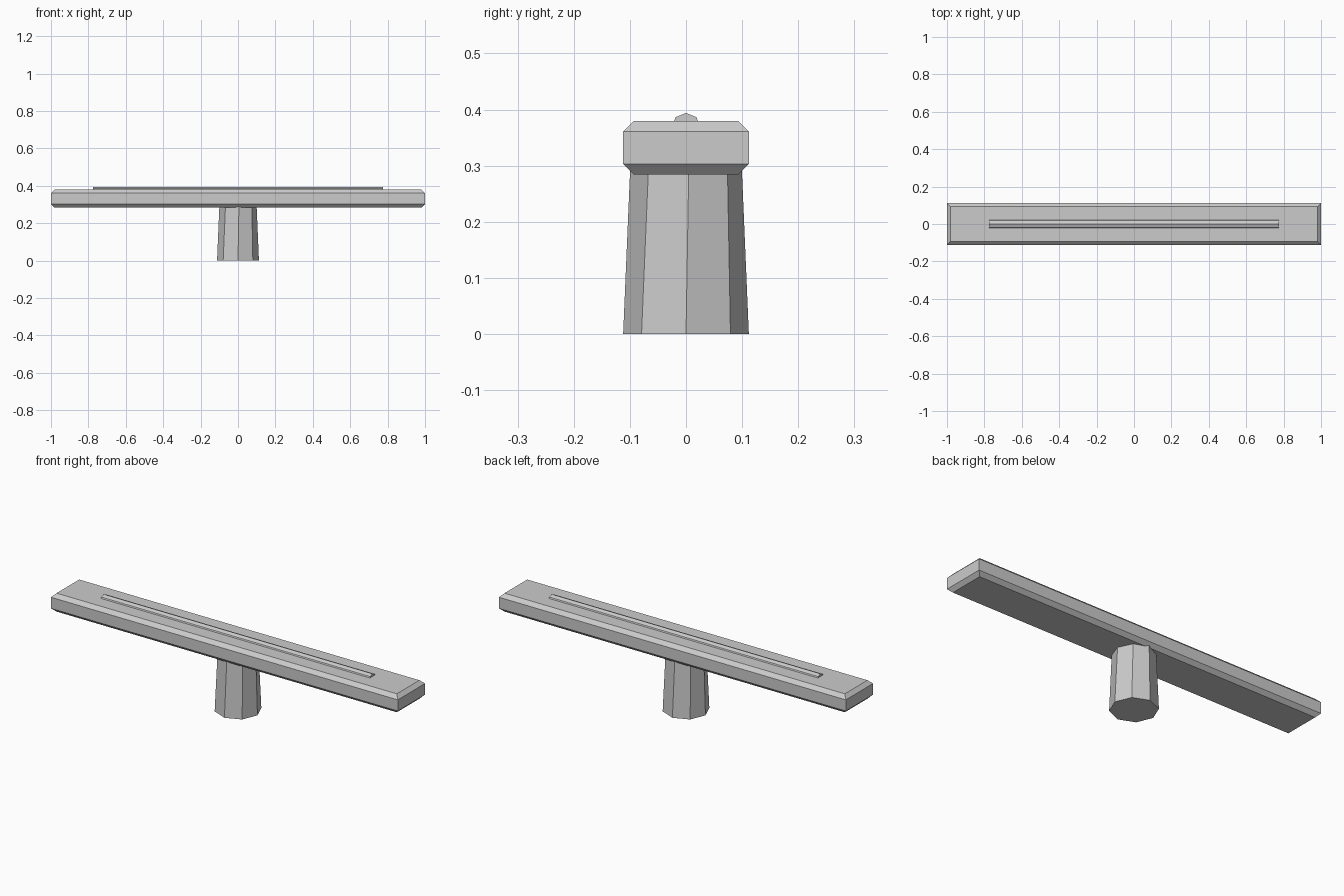
import bpy
import bmesh
import math
from mathutils import Matrix, Vector

if "Cube" in bpy.data.objects:
    bpy.data.objects.remove(bpy.data.objects["Cube"], do_unlink=True)

# Single flat grey
grey = bpy.data.materials.new("light_grey")
grey.use_nodes = True
colour = (0.6, 0.6, 0.6, 1.0)
grey.diffuse_color = colour
grey.node_tree.nodes["Principled BSDF"].inputs["Base Color"].default_value = colour


def finish(bm, name):
    """Turn a bmesh into a named, flat-shaded grey object."""
    bmesh.ops.recalc_face_normals(bm, faces=bm.faces)
    mesh = bpy.data.meshes.new(name)
    bm.to_mesh(mesh)
    bm.free()
    mesh.materials.append(grey)
    obj = bpy.data.objects.new(name, mesh)
    bpy.context.collection.objects.link(obj)
    return obj


def octagon_prism(bottom, top, depth):
    """Eight-sided prism along z with a corner on each axis."""
    bm = bmesh.new()
    bmesh.ops.create_cone(bm, cap_ends=True, segments=8,
                          radius1=bottom, radius2=top, depth=depth)
    return bm


# Long bar: box whose top and bottom rims taper inward, with mitred corners
BAR_LOW, BAR_HIGH, CHAMFER = 0.284, 0.38, 0.019
bm = bmesh.new()
bmesh.ops.create_cube(bm, size=1)
bmesh.ops.scale(bm, verts=bm.verts,
                vec=(2, 0.224, BAR_HIGH - BAR_LOW - 2 * CHAMFER))
bmesh.ops.translate(bm, verts=bm.verts, vec=(0, 0, (BAR_LOW + BAR_HIGH) / 2))
bm.normal_update()
caps = [f for f in bm.faces if abs(f.normal.z) > 0.9]
for cap in caps:
    side = math.copysign(1, cap.normal.z)
    rim = bmesh.ops.extrude_discrete_faces(bm, faces=[cap])["faces"][0]
    old = [v for v in bm.verts if v not in rim.verts]
    for v in rim.verts:
        v.co += Vector((-math.copysign(CHAMFER, v.co.x),
                        -math.copysign(CHAMFER, v.co.y), side * CHAMFER))
    # Join the raised cap to the rim below it
    edges = [e for e in bm.edges if e.is_boundary
             and all(v.co.z * side > (BAR_LOW + BAR_HIGH) / 2 * side for v in e.verts)]
    bmesh.ops.bridge_loops(bm, edges=edges)
finish(bm, "bar")

# Tapered post, twisted slightly towards the top and sunk into the bar
POST_HEIGHT = 0.31
bm = octagon_prism(0.112, 0.099, POST_HEIGHT)
upper = [v for v in bm.verts if v.co.z > 0]
bmesh.ops.rotate(bm, verts=upper, cent=(0, 0, 0),
                 matrix=Matrix.Rotation(math.radians(3), 3, "Z"))
bmesh.ops.translate(bm, verts=bm.verts, vec=(0, 0, POST_HEIGHT / 2))
finish(bm, "post")

# Thin eight-sided rod half buried along the top of the bar
bm = octagon_prism(0.026, 0.026, 1.55)
bmesh.ops.rotate(bm, verts=bm.verts, cent=(0, 0, 0),
                 matrix=Matrix.Rotation(math.pi / 2, 3, "Y"))
bmesh.ops.translate(bm, verts=bm.verts, vec=(0, 0, 0.368))
finish(bm, "top_rod")
